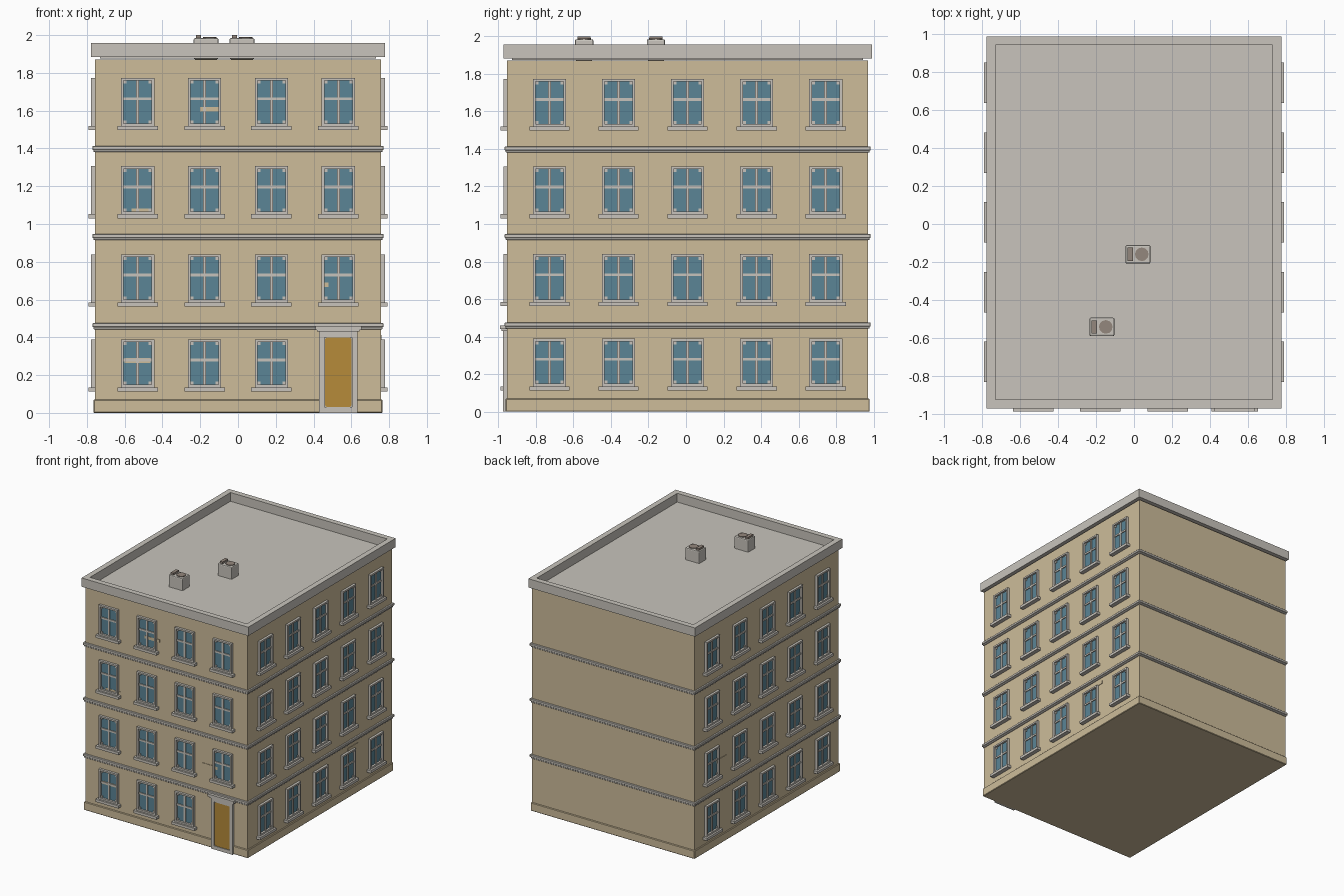
import bpy, bmesh, math
from mathutils import Matrix, Vector

if "Cube" in bpy.data.objects:
    bpy.data.objects.remove(bpy.data.objects["Cube"], do_unlink=True)


def material(name, *rgb):
    col = [((c / 255 + 0.055) / 1.055) ** 2.4 for c in rgb] + [1]
    m = bpy.data.materials.new(name)
    m.use_nodes = True
    m.diffuse_color = col
    m.node_tree.nodes["Principled BSDF"].inputs["Base Color"].default_value = col
    return m


wall = material("beige plaster", 205, 188, 154)
trim = material("pale grey stone", 200, 196, 188)
roof = material("brown roof", 148, 135, 125)
glass = material("blue glass", 91, 133, 150)
wood = material("ochre door", 182, 139, 58)

# Wall faces, centred on the small y offset left by the front door
HX, HY, CY = 0.757, 0.9615, 0.0085
FRONT = CY - HY


def box(bm, x0, x1, y0, y1, z0, z1, slot=0):
    size = Matrix.Diagonal((x1 - x0, y1 - y0, z1 - z0, 1))
    mid = Matrix.Translation(((x0 + x1) / 2, (y0 + y1) / 2, (z0 + z1) / 2))
    verts = bmesh.ops.create_cube(bm, size=1, matrix=mid @ size)["verts"]
    for f in {f for v in verts for f in v.link_faces}:
        f.material_index = slot
    return verts


def ring(bm, out, z0, z1):
    """Slab that stands out from the walls by the given amount."""
    return box(bm, -HX - out, HX + out, CY - HY - out, CY + HY + out, z0, z1)


def to_mesh(bm, name, *mats):
    me = bpy.data.meshes.new(name)
    bm.to_mesh(me)
    bm.free()
    for m in mats:
        me.materials.append(m)
    return me


def place(name, me, loc=(0, 0, 0), turn=0):
    ob = bpy.data.objects.new(name, me)
    ob.location = loc
    ob.rotation_euler.z = turn
    bpy.context.collection.objects.link(ob)
    return ob


def bevel(ob, width, segments=1):
    mod = ob.modifiers.new("bevel", "BEVEL")
    mod.width, mod.segments = width, segments
    return ob


# Body and plinth
ROOF_Z, TOP_Z = 1.872, 1.957
bm = bmesh.new()
ring(bm, 0, 0.01, ROOF_Z)
place("wall_block", to_mesh(bm, "wall_block", wall))
bm = bmesh.new()
ring(bm, 0.008, 0, 0.07)
bevel(place("plinth", to_mesh(bm, "plinth", wall)), 0.004)

# Stepped bands between the floors
for i, z in enumerate((0.442, 0.914, 1.38)):
    bm = bmesh.new()
    ring(bm, 0.008, z, z + 0.014)
    ring(bm, 0.014, z + 0.012, z + 0.033)
    bevel(place(f"floor_band_{i + 1}", to_mesh(bm, "floor_band", trim)), 0.003)

# Parapet: slab with its top face inset and pushed down to the roof
bm = bmesh.new()
ring(bm, 0.02, 1.883, TOP_Z)
bm.normal_update()
top = max(bm.faces, key=lambda f: f.calc_center_median().z)
bmesh.ops.inset_region(bm, faces=[top], thickness=0.065)
low = bmesh.ops.extrude_discrete_faces(bm, faces=[top])["faces"][0]
for v in low.verts:
    v.co.z = ROOF_Z + 0.003
low.material_index = 1
place("parapet", to_mesh(bm, "parapet", trim, roof))

# Window, origin at the bottom centre of the surround, facing -y
W, H, T = 0.088, 0.254, 0.014
bm = bmesh.new()
box(bm, -W + T, W - T, -0.003, 0.003, T, H - T, 1)
for s in (-1, 1):
    x = sorted((s * W, s * (W - T)))
    box(bm, *x, -0.02, 0, 0, H)
    for z in (T, H - T - 0.016):
        xc = s * (W - T - 0.008)
        box(bm, xc - 0.008, xc + 0.008, -0.008, 0, z, z + 0.016)
box(bm, -W + T, W - T, -0.02, 0, H - T, H)
box(bm, -W + T, W - T, -0.02, 0, 0, T)
box(bm, -0.008, 0.008, -0.011, 0, T, H - T)
box(bm, -W + T, W - T, -0.01, 0, 0.137, 0.152)
box(bm, -0.107, 0.107, -0.035, 0, -0.022, 0)
window = to_mesh(bm, "window", trim, glass)

COLS = [(i - 1.5) * 0.354 for i in range(4)]
ROWS = [CY + (i - 2) * 0.368 for i in range(5)]
for n, z in enumerate((0.135, 0.585, 1.052, 1.519)):
    for c, x in enumerate(COLS):
        if n or c < 3:
            place(f"front_window_{n + 1}_{c + 1}", window, (x, FRONT, z))
    for r, y in enumerate(ROWS):
        for side, s in (("left", 1), ("right", -1)):
            place(f"{side}_window_{n + 1}_{r + 1}", window,
                  (s * HX, y, z), s * math.pi / 2)

# Door surround and hood
DX = COLS[3]
bm = bmesh.new()
for s in (-1, 1):
    x = sorted((DX + s * 0.101, DX + s * 0.072))
    box(bm, *x, FRONT - 0.022, FRONT, 0, 0.432)
box(bm, DX - 0.072, DX + 0.072, FRONT - 0.022, FRONT, 0.4, 0.432)
box(bm, DX - 0.072, DX + 0.072, FRONT - 0.022, FRONT, 0, 0.03)
box(bm, DX - 0.072, DX + 0.072, FRONT - 0.012, FRONT, 0.03, 0.4)
place("door_surround", to_mesh(bm, "door_surround", trim))
bm = bmesh.new()
box(bm, DX - 0.112, DX + 0.112, FRONT - 0.03, FRONT, 0.43, 0.442)
box(bm, DX - 0.122, DX + 0.122, FRONT - 0.037, FRONT, 0.44, 0.46)
place("door_hood", to_mesh(bm, "door_hood", trim))

# Door leaf with rounded corners
bm = bmesh.new()
box(bm, DX - 0.071, DX + 0.071, FRONT - 0.016, FRONT - 0.008, 0.03, 0.4)
deep = [e for e in bm.edges if abs(e.verts[0].co.y - e.verts[1].co.y) > 0.001]
bmesh.ops.bevel(bm, geom=deep, offset=0.016, segments=4, profile=0.5, affect="EDGES")
place("door_leaf", to_mesh(bm, "door_leaf", wood))

# Loose bricks showing through the plaster
bm = bmesh.new()
for x, z in ((-0.2, 1.595), (-0.565, 1.058), (0.34, 0.666), (-0.6, 0.265)):
    box(bm, x, x + 0.138, FRONT - 0.004, FRONT, z, z + 0.025)
box(bm, HX, HX + 0.004, 0.375, 0.513, 0.388, 0.413)
box(bm, -HX - 0.004, -HX, 0.54, 0.678, 0.69, 0.715)
place("exposed_bricks", to_mesh(bm, "exposed_bricks", wall))

# Rooftop cooling units: body, vent and round fan
for i, (x, y) in enumerate(((0.021, -0.16), (-0.169, -0.543))):
    bm = bmesh.new()
    box(bm, -0.066, 0.066, -0.049, 0.049, ROOF_Z, 1.984)
    bevel(place(f"cooler_body_{i + 1}", to_mesh(bm, "cooler_body", trim),
                (x, y, 0)), 0.008, 2)
    bm = bmesh.new()
    box(bm, -0.054, -0.027, -0.035, 0.035, 1.975, 2.0)
    place(f"cooler_vent_{i + 1}", to_mesh(bm, "cooler_vent", roof), (x, y, 0))
    bm = bmesh.new()
    bmesh.ops.create_cone(bm, cap_ends=True, segments=12, radius1=0.036,
                          radius2=0.036, depth=0.014,
                          matrix=Matrix.Translation(Vector((0.02, 0, 1.983))))
    place(f"cooler_fan_{i + 1}", to_mesh(bm, "cooler_fan", roof), (x, y, 0))
